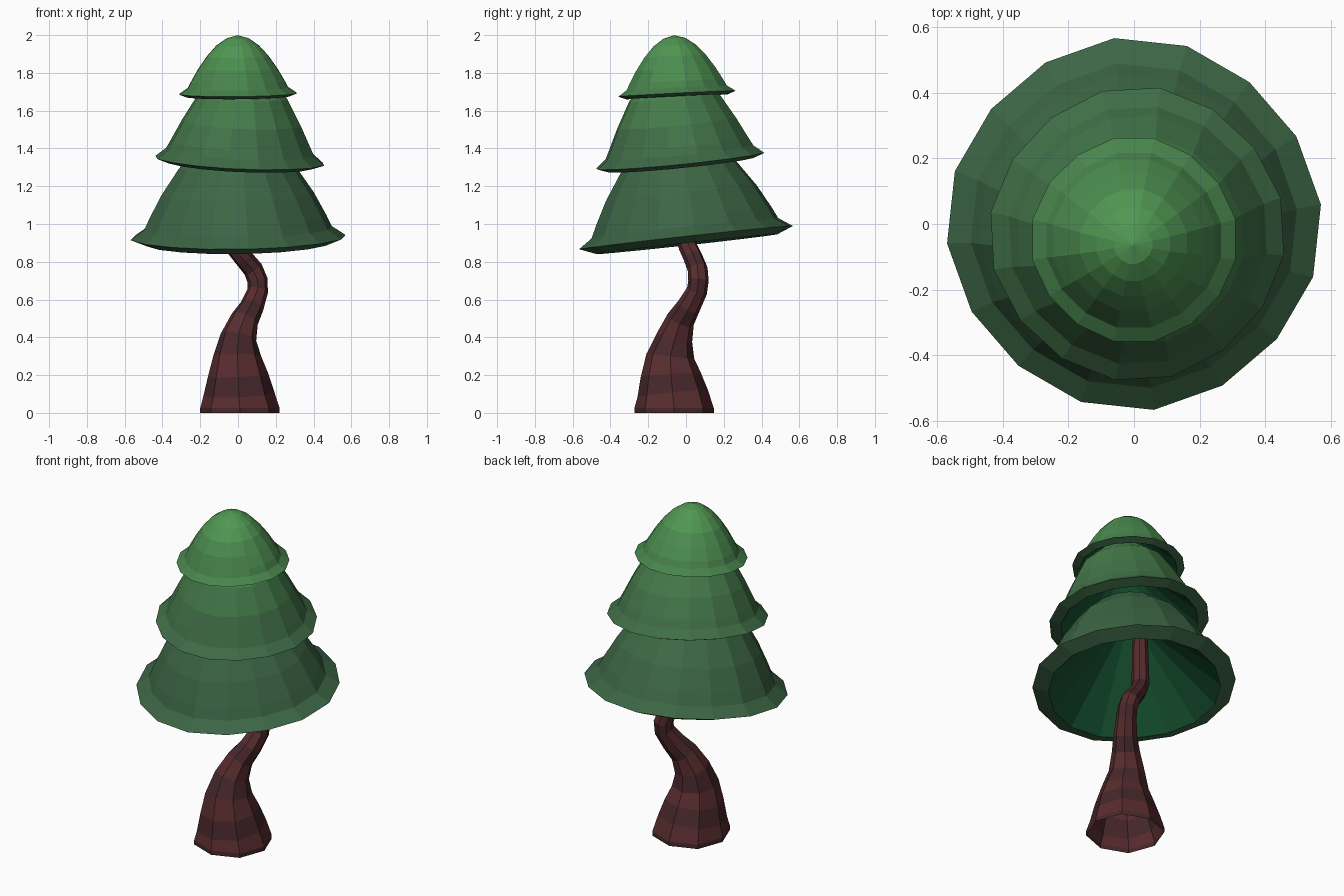
import bpy, bmesh, math
from mathutils import Vector

if "Cube" in bpy.data.objects:
    bpy.data.objects.remove(bpy.data.objects["Cube"])

UP = Vector((0, 0, 1))


def material(name, rgb):
    m = bpy.data.materials.new(name)
    m.diffuse_color = (*rgb, 1)
    m.use_nodes = True
    m.node_tree.nodes["Principled BSDF"].inputs["Base Color"].default_value = m.diffuse_color
    return m


def ring(bm, center, normal, radius, sides, phase, diagonal):
    """Polygon ring; 'diagonal' scales its radius at 45 degrees to the axes."""
    rot = UP.rotation_difference(normal)
    verts = []
    for i in range(sides):
        a = math.radians(phase) + math.tau * i / sides
        r = radius * (1 + (diagonal - 1) * (1 - math.cos(4 * a)) / 2)
        verts.append(bm.verts.new(center + rot @ Vector((r * math.cos(a), r * math.sin(a), 0))))
    return verts


def bridge(bm, a, b, mat):
    n = len(a)
    for i in range(n):
        j = (i + 1) % n
        bm.faces.new((a[i], a[j], b[j], b[i])).material_index = mat(a[i].co, b[i].co)


def fan(bm, a, tip, mat):
    v = bm.verts.new(tip)
    n = len(a)
    for i in range(n):
        bm.faces.new((a[i], a[(i + 1) % n], v)).material_index = mat(a[i].co, v.co)


def finish(bm, name, mats):
    bmesh.ops.recalc_face_normals(bm, faces=bm.faces)
    me = bpy.data.meshes.new(name)
    bm.to_mesh(me)
    bm.free()
    for m in mats:
        me.materials.append(m)
    bpy.context.collection.objects.link(bpy.data.objects.new(name, me))


# Foliage colours: dark at the bottom, bright at the top, plus the underside
STEPS = 10
LOW, HIGH = Vector((.045, .13, .058)), Vector((.08, .31, .085))
greens = [material(f"leaf_{i}", LOW.lerp(HIGH, (i / (STEPS - 1)) ** 2.4)) for i in range(STEPS)]
greens.append(material("leaf_underside", (.008, .085, .03)))


def leaf_index(a, b):
    t = ((a.z + b.z) / 2 - 0.9) / 1.1
    return max(0, min(STEPS - 1, int(t * STEPS)))


def tier(name, center, slope, phase, lip, inner_height, profile):
    """Bell-shaped skirt: outer profile, turned-under lip, hollow cone inside."""
    bm = bmesh.new()
    c = Vector(center)
    n = Vector((-slope[0], -slope[1], 1)).normalized()
    rings = [ring(bm, c + n * h, n, r, 16, phase, .975) for r, h in profile[:-1]]
    for a, b in zip(rings, rings[1:]):
        bridge(bm, a, b, leaf_index)
    fan(bm, rings[-1], c + n * profile[-1][1], leaf_index)
    under = ring(bm, c + n * lip[1], n, lip[0], 16, phase, .975)
    bridge(bm, rings[0], under, lambda a, b: 0)
    fan(bm, under, c + n * inner_height, lambda a, b: STEPS)
    finish(bm, name, greens)


tier("bottom_foliage", (0, 0, .928), (.013, .11), 6, (.485, -.035), .45,
     [(.573, 0), (.5, .05), (.472, .11), (.405, .235), (.31, .375), (.2, .48), (0, .54)])
tier("middle_foliage", (.01, -.03, 1.335), (-.045, .1), 14, (.39, -.022), .4,
     [(.453, 0), (.398, .045), (.375, .09), (.32, .2), (.24, .34), (.14, .43), (0, .48)])
tier("top_foliage", (0, -.048, 1.69), (.01, .05), 11.25, (.275, -.016), .25,
     [(.317, 0), (.272, .03), (.253, .065), (.215, .13), (.167, .198),
      (.115, .255), (.06, .293), (0, .31)])

# Crooked trunk: x, y, z, radius of each octagonal ring, open at the base
path = [(.01, -.063, 0, .21), (.01, -.063, .025, .21), (.005, -.07, .1, .188),
        (.001, -.08, .2, .16), (-.004, -.083, .3, .127), (.002, -.06, .4, .096),
        (.035, -.028, .495, .075), (.075, .015, .565, .063), (.104, .058, .645, .055),
        (.104, .066, .7, .054), (.08, .062, .76, .053), (.03, .038, .82, .051),
        (-.02, .01, .88, .049), (-.055, -.01, .95, .048), (-.06, -.02, 1.3, .04)]
points = [Vector(p[:3]) for p in path]
bm = bmesh.new()
rings = []
for i, p in enumerate(path):
    tangent = points[min(i + 1, len(path) - 1)] - points[max(i - 1, 0)]
    normal = UP if i < 2 else tangent.normalized()
    rings.append(ring(bm, points[i], normal, p[3], 8, 0, 1.03))

# Bark bands alternate between two browns up the trunk
for band, (a, b) in enumerate(zip(rings, rings[1:])):
    bridge(bm, a, b, lambda a, b: band % 2)
finish(bm, "trunk", [material("bark_dark", (.062, .02, .024)),
                     material("bark_light", (.098, .025, .027))])
